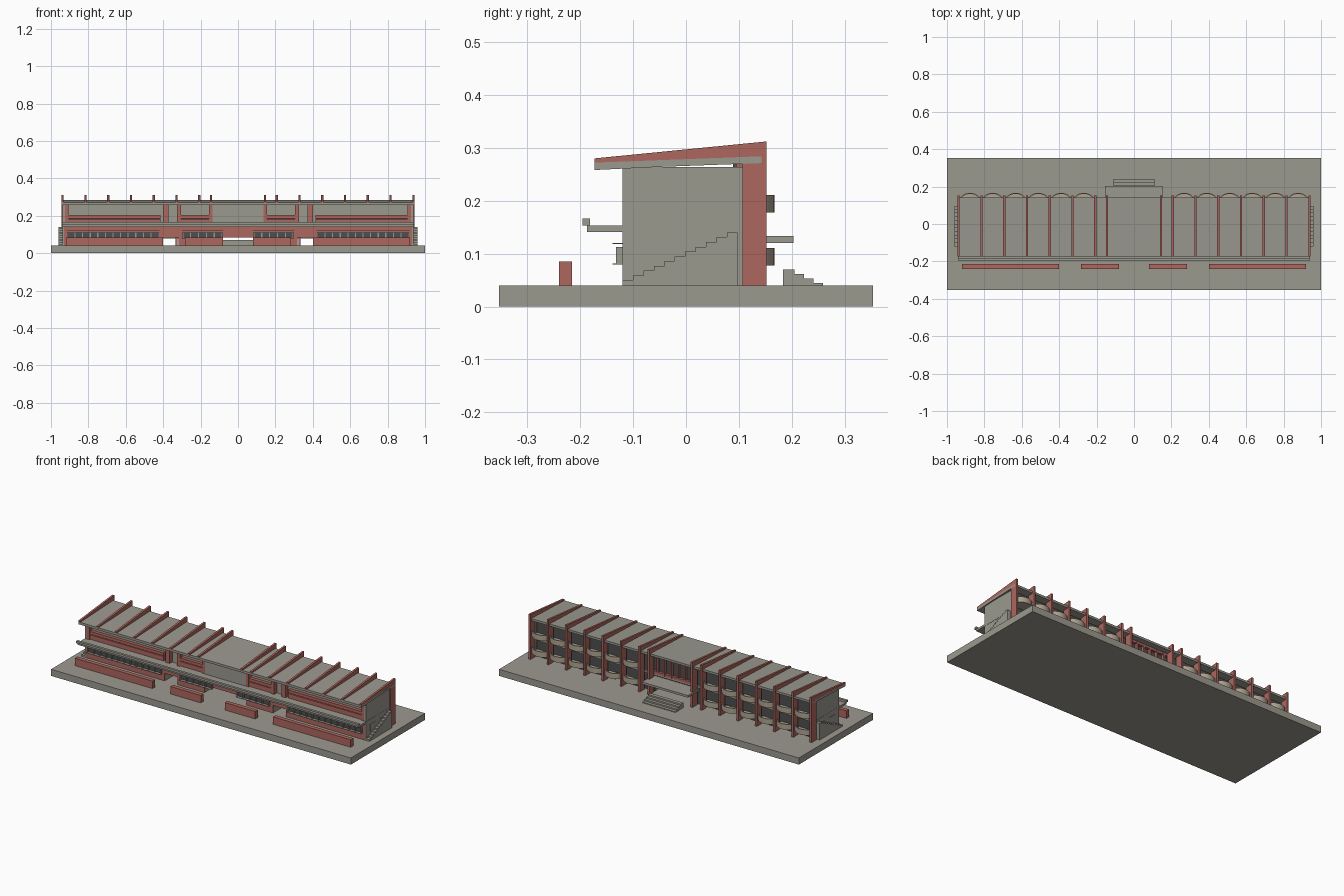
import bpy, bmesh, math

if "Cube" in bpy.data.objects:
    bpy.data.objects.remove(bpy.data.objects["Cube"])


def material(name, rgb):
    m = bpy.data.materials.new(name)
    m.diffuse_color = (*rgb, 1)
    m.use_nodes = True
    m.node_tree.nodes["Principled BSDF"].inputs["Base Color"].default_value = m.diffuse_color
    return m


GREY = material("concrete_grey", (0.33, 0.32, 0.275))
RED = material("brick_red", (0.42, 0.135, 0.115))
BEIGE = material("balcony_beige", (0.43, 0.37, 0.29))
DARK = material("dark_glass", (0.075, 0.078, 0.075))


def finish(name, bm, mat):
    bmesh.ops.recalc_face_normals(bm, faces=bm.faces)
    me = bpy.data.meshes.new(name)
    bm.to_mesh(me)
    bm.free()
    me.materials.append(mat)
    ob = bpy.data.objects.new(name, me)
    bpy.context.collection.objects.link(ob)
    return ob


def add_prism(bm, pts, vec):
    """Extrude a closed 3D outline along vec."""
    a = [bm.verts.new(p) for p in pts]
    b = [bm.verts.new([p[i] + vec[i] for i in range(3)]) for p in pts]
    n = len(pts)
    bm.faces.new(a)
    bm.faces.new(b[::-1])
    for i in range(n):
        j = (i + 1) % n
        bm.faces.new((a[i], b[i], b[j], a[j]))


def boxes(name, mat, items):
    """Each item is x0, x1, y0, y1, z0, z1."""
    bm = bmesh.new()
    for x0, x1, y0, y1, z0, z1 in items:
        add_prism(bm, [(x0, y0, z0), (x1, y0, z0), (x1, y1, z0), (x0, y1, z0)], (0, 0, z1 - z0))
    return finish(name, bm, mat)


def side_profiles(name, mat, yz, spans):
    """Extrude one side profile over several x spans."""
    bm = bmesh.new()
    for x0, x1 in spans:
        add_prism(bm, [(x0, y, z) for y, z in yz], (x1 - x0, 0, 0))
    return finish(name, bm, mat)


def mirrored(spans):
    return spans + [(-b, -a) for a, b in spans]


# Ground slab and long planters
boxes("ground_slab", GREY, [(-1, 1, -0.353, 0.353, 0, 0.04)])
boxes("planter", RED, [(a, b, -0.24, -0.215, 0.04, 0.085)
                       for a, b in mirrored([(0.08, 0.283), (0.402, 0.92)])])

# Ground floor, with open passages at the centre and on both sides
rooms = mirrored([(0.14, 0.318), (0.405, 0.93)])
boxes("ground_floor_core", GREY,
      [(a, b, -0.11, 0.09, 0.04, 0.085) for a, b in rooms] + [(-0.93, 0.93, -0.11, 0.09, 0.085, 0.142)])
boxes("ground_front_wall", RED,
      [(a, b, -0.12, -0.11, 0.04, 0.085) for a, b in rooms] + [(-0.93, 0.93, -0.12, -0.11, 0.085, 0.142)])

# Front window strips with mullions and thin shelves
strips = mirrored([(0.085, 0.295), (0.425, 0.912)])
boxes("front_window_strip", DARK, [(a, b, -0.124, -0.119, 0.082, 0.112) for a, b in strips])
bars, shelves = [], []
for a, b in strips:
    n = round((b - a) / 0.041)
    for i in range(n + 1):
        x = a + (b - a) * i / n
        bars.append((x - 0.003, x + 0.003, -0.132, -0.12, 0.081, 0.113))
    shelves += [(a - 0.004, b + 0.004, -0.139, -0.12, z, z + 0.002) for z in (0.079, 0.118)]
boxes("front_mullion", GREY, bars)
boxes("front_shelf", GREY, shelves)

# First floor slab with front gallery and parapet
boxes("first_floor_slab", GREY, [(-0.938, 0.938, -0.187, 0.107, 0.141, 0.153)])
boxes("gallery_parapet", GREY, [(-0.942, 0.942, -0.196, -0.181, 0.153, 0.166)])

# Upper floor with a projecting centre block and end walls
boxes("upper_floor_core", GREY, [(-0.93, 0.93, -0.095, 0.09, 0.15, 0.264),
                                 (-0.137, 0.137, -0.12, -0.09, 0.15, 0.262)])
boxes("end_wall", GREY, [(a, b, -0.12, 0.107, 0.04, 0.264)
                         for a, b in mirrored([(0.926, 0.937)])])
posts = mirrored([(0.137, 0.155), (0.305, 0.325), (0.372, 0.4), (0.907, 0.93)])
boxes("gallery_post", RED, [(a, b, -0.119, -0.09, 0.153, 0.262) for a, b in posts])
rails = mirrored([(0.155, 0.305), (0.415, 0.907)])
boxes("front_red_band", RED, [(a, b, -0.115, -0.09, z0, z1) for a, b in rails
                              for z0, z1 in ((0.155, 0.182), (0.186, 0.203))])
boxes("band_groove", DARK, [(a, b, -0.1, -0.092, 0.182, 0.186) for a, b in rails])

# Sloping roof slab
side_profiles("roof_slab", GREY,
              [(-0.173, 0.258), (-0.173, 0.272), (0.143, 0.284), (0.143, 0.271), (-0.05, 0.264)],
              [(-0.944, 0.944)])

# Roof ribs that turn down into rear fins
fin_x = [0.144] + [0.207 + i * 0.1218 for i in range(7)]
fin_spans = mirrored([(x - 0.006, x + 0.006) for x in fin_x])
side_profiles("roof_rib_and_fin", RED,
              [(-0.173, 0.263), (-0.173, 0.28), (0.152, 0.312), (0.152, 0.04),
               (0.107, 0.04), (0.107, 0.273)], fin_spans)

# Dark rear glazing, leaving the passages open
boxes("rear_glass", DARK,
      [(a, b, 0.089, 0.095, 0.04, 0.085) for a, b in rooms] +
      [(-0.926, 0.926, 0.089, 0.095, 0.085, 0.141), (-0.926, 0.926, 0.089, 0.095, 0.153, 0.27)])

# Curved balconies between the fins
bm = bmesh.new()
R, HALF, SEG = 0.0676, 0.0555, 12
sweep = math.asin(HALF / R)
for x0, x1 in mirrored(list(zip(fin_x[1:-1], fin_x[2:]))):
    cx = (x0 + x1) / 2

    def arc(r):
        out = []
        for i in range(SEG + 1):
            t = -sweep + 2 * sweep * i / SEG
            out.append((cx + r * math.sin(t), 0.167 - R + r * math.cos(t)))
        return out

    for z in (0.078, 0.178):
        ring = arc(R) + arc(R - 0.006)[::-1]
        add_prism(bm, [(x, y, z) for x, y in ring], (0, 0, 0.033))
        # Balcony floor
        floor = arc(R - 0.006) + [(cx + HALF, 0.095), (cx - HALF, 0.095)]
        add_prism(bm, [(x, y, z) for x, y in floor], (0, 0, 0.005))
balcony = finish("curved_balcony", bm, BEIGE)
bpy.context.view_layer.objects.active = balcony
balcony.select_set(True)
bpy.ops.object.shade_smooth_by_angle(angle=math.radians(30))

# Centre rear window frame, entrance lintel, canopy and steps
boxes("centre_window_frame", RED,
      [(x - 0.005, x + 0.005, 0.094, 0.112, 0.153, 0.27) for x in [-0.115 + 0.046 * i for i in range(6)]] +
      [(-0.14, 0.14, 0.094, 0.11, z, z + 0.014) for z in (0.153, 0.256)] +
      [(-0.14, 0.14, 0.094, 0.108, 0.085, 0.12)])
boxes("entrance_canopy", GREY, [(-0.155, 0.152, 0.09, 0.203, 0.12, 0.133)])
step_profile = [(0.183, 0.04), (0.183, 0.07)]
for i in range(4):
    y, z = 0.205 + 0.018 * i, 0.07 - 0.0085 * i
    step_profile += [(y, z), (y, z - 0.0085 if i < 3 else 0.04)]
side_profiles("entrance_steps", GREY, step_profile, [(-0.11, 0.11)])

# Outside stairs on both ends
stair = [(0.097, 0.04), (-0.12, 0.04)]
N = 11
for i in range(N):
    z = 0.05 + 0.009 * i
    stair += [(-0.12 + 0.217 * i / N, z), (-0.12 + 0.217 * (i + 1) / N, z)]
side_profiles("end_stair", GREY, stair, mirrored([(0.936, 0.96)]))

# Shallow panels on the end walls beside the stairs
boxes("end_panel", GREY, [(a, b, y0, y1, z0, 0.122) for a, b in mirrored([(0.936, 0.939)])
                          for y0, y1, z0 in ((-0.08, -0.028, 0.08), (0.013, 0.045, 0.1))])
